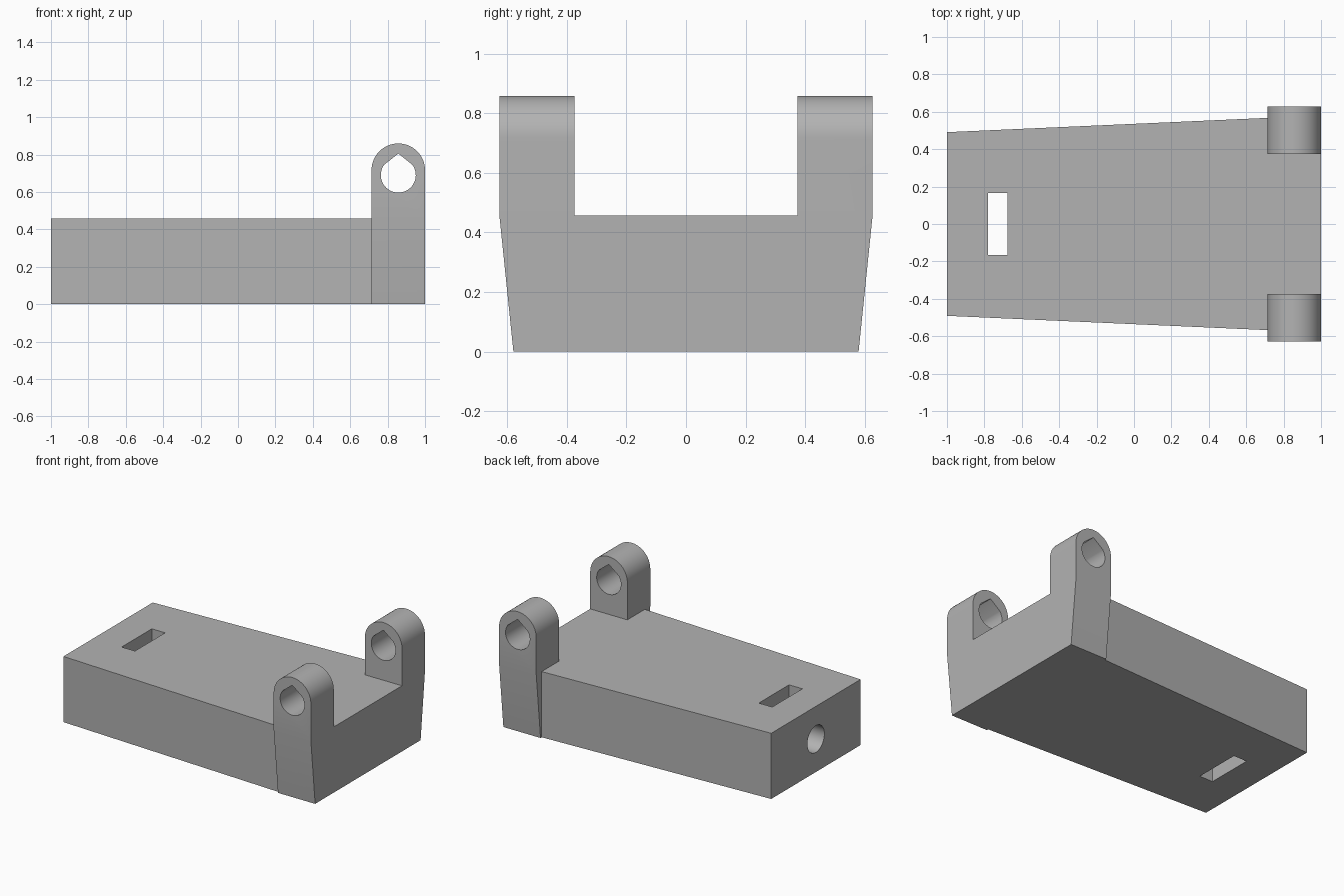
import bpy, bmesh, math
from mathutils import Vector

if "Cube" in bpy.data.objects:
    bpy.data.objects.remove(bpy.data.objects["Cube"])

grey = bpy.data.materials.new("plain grey")
grey.diffuse_color = (0.45, 0.45, 0.45, 1)
grey.use_nodes = True
grey.node_tree.nodes["Principled BSDF"].inputs["Base Color"].default_value = grey.diffuse_color


def prism(name, outline, axis, lo, hi):
    """Extrude a 2D outline along an axis between lo and hi."""
    place = {'X': lambda a, b, t: (t, a, b),
             'Y': lambda a, b, t: (a, t, b),
             'Z': lambda a, b, t: (a, b, t)}[axis]
    bm = bmesh.new()
    face = bm.faces.new([bm.verts.new(place(a, b, lo)) for a, b in outline])
    new = bmesh.ops.extrude_face_region(bm, geom=[face])['geom']
    verts = [g for g in new if isinstance(g, bmesh.types.BMVert)]
    bmesh.ops.translate(bm, verts=verts, vec=Vector(place(0, 0, hi - lo)))
    bmesh.ops.recalc_face_normals(bm, faces=bm.faces)
    mesh = bpy.data.meshes.new(name)
    bm.to_mesh(mesh)
    bm.free()
    mesh.materials.append(grey)
    ob = bpy.data.objects.new(name, mesh)
    bpy.context.collection.objects.link(ob)
    return ob


def combine(target, tool, operation):
    """Apply a boolean and discard the tool."""
    mod = target.modifiers.new("combine", 'BOOLEAN')
    mod.object, mod.operation, mod.solver = tool, operation, 'EXACT'
    bpy.context.view_layer.objects.active = target
    bpy.ops.object.modifier_apply(modifier=mod.name)
    bpy.data.objects.remove(tool)


def arc(cx, cy, r, start, end, n):
    angles = [math.radians(start + (end - start) * i / n) for i in range(n + 1)]
    return [(cx + r * math.cos(a), cy + r * math.sin(a)) for a in angles]


TOP, LUG_X, LUG_R = 0.457, 0.857, 0.143

# Tapered block
block = prism("block", [(-1, -0.491), (1, -0.58), (1, 0.58), (-1, 0.491)], 'Z', 0, TOP)

# Pair of hinge lugs: U-shaped section trimmed to a rounded side profile
half = [(0.58, 0), (0.627, TOP), (0.627, 0.95), (0.375, 0.95), (0.375, TOP)]
section = half + [(-y, z) for y, z in reversed(half)]
lugs = prism("hinge_lugs", section, 'X', LUG_X - LUG_R, 1.0)
arch = [(LUG_X - LUG_R, -0.1), (1.0, -0.1)] + arc(LUG_X, 0.716, LUG_R, 0, 180, 40)
combine(lugs, prism("arch_trim", arch, 'Y', -0.8, 0.8), 'INTERSECT')

# Teardrop hinge bore
bore = arc(LUG_X, 0.69, 0.0935, 144, 396, 40) + [(LUG_X, 0.805)]
combine(lugs, prism("bore_cutter", bore, 'Y', -0.8, 0.8), 'DIFFERENCE')
combine(block, lugs, 'UNION')

# Round screw hole in the narrow end, reaching the nut slot
hole = arc(0, 0.23, 0.0935, 0, 360, 40)[:-1]
combine(block, prism("screw_cutter", hole, 'X', -1.2, -0.72), 'DIFFERENCE')

# Nut slot through the block
slot = [(-0.78, -0.166), (-0.677, -0.166), (-0.677, 0.166), (-0.78, 0.166)]
combine(block, prism("slot_cutter", slot, 'Z', -0.2, 0.7), 'DIFFERENCE')

block.name = "hinged_block"
bpy.ops.object.select_all(action='DESELECT')
block.select_set(True)
bpy.context.view_layer.objects.active = block
bpy.ops.object.shade_smooth_by_angle(angle=math.radians(20))
